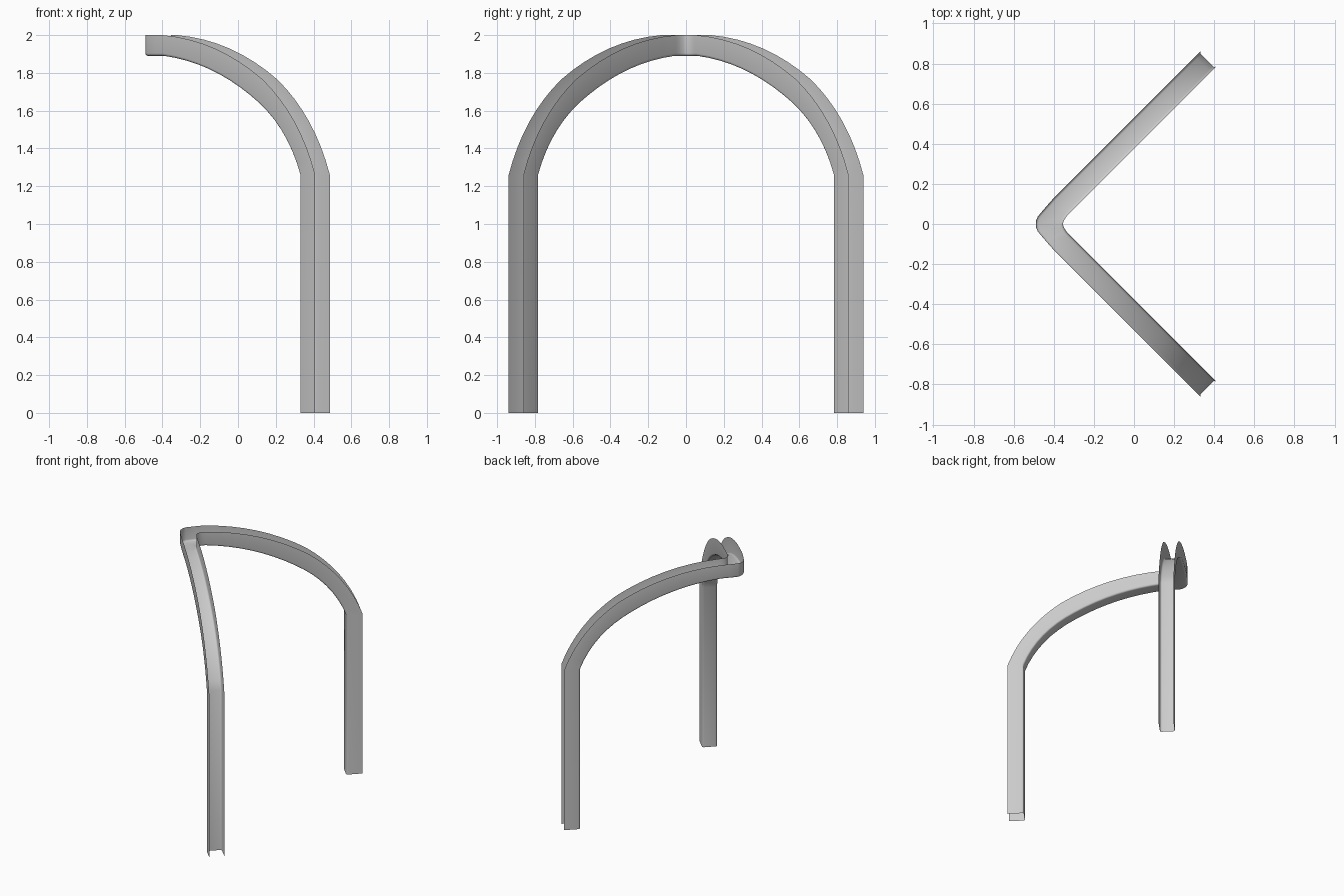
import bpy
import bmesh
import math
from mathutils import Vector

cube = bpy.data.objects.get("Cube")
if cube:
    bpy.data.objects.remove(cube)

grey = bpy.data.materials.new("plain_grey")
grey.use_nodes = True
colour = (0.6, 0.6, 0.6, 1)
grey.diffuse_color = colour
grey.node_tree.nodes["Principled BSDF"].inputs["Base Color"].default_value = colour

FILLET = 0.014
STEPS = 8


def bezier(a, b, c):
    """Quadratic curve through (distance, height) control points."""
    a, b, c = Vector(a), Vector(b), Vector(c)
    ts = [i / STEPS for i in range(STEPS + 1)]
    return [a * (1 - t) ** 2 + b * 2 * t * (1 - t) + c * t * t for t in ts]


def on_line(s, offset, z):
    """Point on a diagonal plan line y = x + offset, s along the diagonal."""
    total = s * math.sqrt(2)
    return Vector(((total - offset) / 2, (total + offset) / 2, z))


def section(out_top, out_low, in_top, in_low):
    """U channel: two thin flanges joined by a floor with rounded corners."""
    def side(top, low, other):
        up = (top - low).normalized() * FILLET
        across = (other - low).normalized() * FILLET
        pts = [top]
        for i in range(4):
            a = math.radians(30 * i)
            pts.append(low + across * (1 - math.cos(a)) + up * (1 - math.sin(a)))
        return pts
    return side(out_top, out_low, in_low) + side(in_top, in_low, out_low)[::-1]


# Rounded corner where the two arms meet
sections = []
corner = [((-0.49, 0), (-0.355, 0)), ((-0.488, 0.018), (-0.352, 0.012)),
          ((-0.48, 0.037), (-0.345, 0.025)), ((-0.437, 0.088), (-0.338, 0.036))]
for outer, inner in corner:
    sections.append(section(Vector((*outer, 2)), Vector((*outer, 1.89)),
                            Vector((*inner, 2)), Vector((*inner, 1.89))))

# Arched arm, in two curved lengths, then the straight leg
top = bezier((-0.19, 2), (0.22, 1.975), (0.56, 1.765))
top += bezier((0.56, 1.765), (0.84, 1.57), (0.953, 1.26))[1:]
low = bezier((-0.19, 1.89), (0.16, 1.855), (0.46, 1.68))
low += bezier((0.46, 1.68), (0.73, 1.53), (0.834, 1.26))[1:]
top.append(Vector((0.953, 0)))
low.append(Vector((0.834, 0)))
for t, b in zip(top, low):
    sections.append(section(on_line(t.x, 0.53, t.y), on_line(b.x, 0.53, b.y),
                            on_line(t.x, 0.375, t.y), on_line(b.x, 0.375, b.y)))

# Skin the sections
bm = bmesh.new()
rings = [[bm.verts.new(p) for p in ring] for ring in sections]
for r0, r1 in zip(rings, rings[1:]):
    for i in range(len(r0) - 1):
        bm.faces.new((r0[i], r0[i + 1], r1[i + 1], r1[i]))
bm.normal_update()
if sum(f.normal.z * f.calc_area() for f in bm.faces) < 0:
    bmesh.ops.reverse_faces(bm, faces=bm.faces[:])
mesh = bpy.data.meshes.new("channel_arch")
bm.to_mesh(mesh)
bm.free()
mesh.materials.append(grey)

arch = bpy.data.objects.new("channel_arch", mesh)
bpy.context.collection.objects.link(arch)
mirror = arch.modifiers.new("other_arm", "MIRROR")
mirror.use_axis = (False, True, False)
mirror.merge_threshold = 0.001

bpy.ops.object.select_all(action="DESELECT")
arch.select_set(True)
bpy.context.view_layer.objects.active = arch
bpy.ops.object.shade_smooth_by_angle(angle=math.radians(35))
